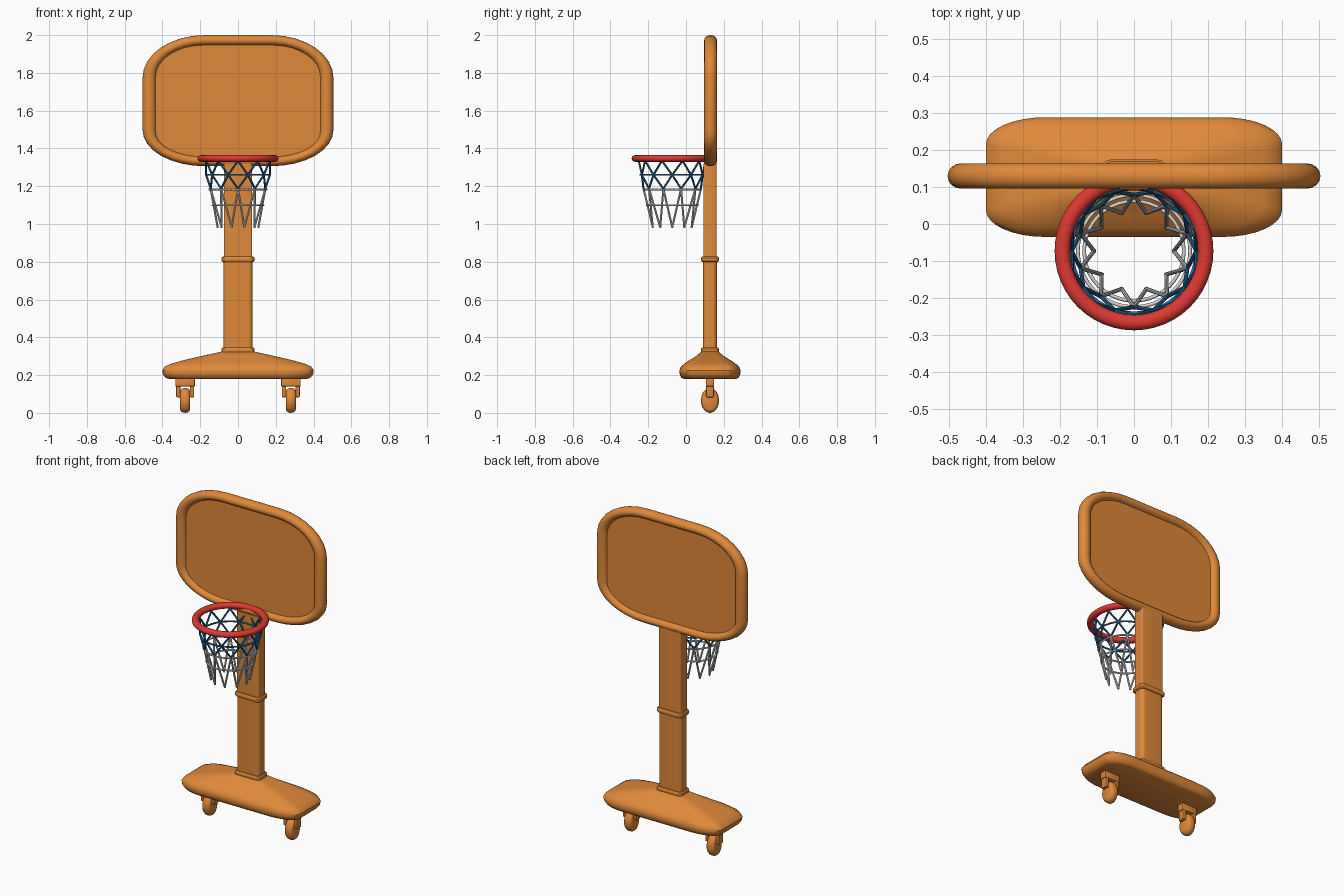
import bpy, bmesh, math
from mathutils import Vector

if "Cube" in bpy.data.objects:
    bpy.data.objects.remove(bpy.data.objects["Cube"])

def material(name, rgb):
    m = bpy.data.materials.new(name)
    m.diffuse_color = (*rgb, 1)
    m.use_nodes = True
    m.node_tree.nodes["Principled BSDF"].inputs["Base Color"].default_value = m.diffuse_color
    return m

ORANGE = material("orange plastic", (0.74, 0.25, 0.042))
RED = material("red rim", (0.73, 0.04, 0.032))
BLUE = material("blue cord", (0.02, 0.135, 0.32))
WHITE = material("white cord", (0.66, 0.66, 0.66))
CY = 0.127   # depth of the post, board and base centre

def finish(name, bm, mat, angle=40):
    bmesh.ops.recalc_face_normals(bm, faces=bm.faces)
    me = bpy.data.meshes.new(name)
    bm.to_mesh(me)
    bm.free()
    me.materials.append(mat)
    ob = bpy.data.objects.new(name, me)
    bpy.context.collection.objects.link(ob)
    bpy.ops.object.select_all(action='DESELECT')
    ob.select_set(True)
    bpy.context.view_layer.objects.active = ob
    bpy.ops.object.shade_smooth_by_angle(angle=math.radians(angle))
    return ob

def outline(hx, lo, hi, rx, rlo, rhi, n=8):
    """Rounded rectangle with elliptical corners, as (u, v) points."""
    pts = []
    for q, (sx, v, r) in enumerate([(1, hi - rhi, rhi), (-1, hi - rhi, rhi),
                                    (-1, lo + rlo, rlo), (1, lo + rlo, rlo)]):
        for i in range(n + 1):
            a = (q + i / n) * math.pi / 2
            pts.append((sx * (hx - rx) + rx * math.cos(a), v + r * math.sin(a)))
    return pts

def loft(name, rings, mat, closed=False, angle=40):
    """Skin a list of rings; capped ends, or closed into a tube loop."""
    bm = bmesh.new()
    vs = [[bm.verts.new(p) for p in r] for r in rings]
    n = len(vs[0])
    for k in range(len(vs) if closed else len(vs) - 1):
        a, b = vs[k], vs[(k + 1) % len(vs)]
        for i in range(n):
            j = (i + 1) % n
            bm.faces.new((a[i], a[j], b[j], b[i]))
    if not closed:
        bm.faces.new(vs[0])
        bm.faces.new(vs[-1])
    return finish(name, bm, mat, angle)

def column(name, sections, corner, mat=ORANGE, angle=40):
    """Stack of rounded rectangles (half x, half y, z)."""
    rings = [[(u, CY + v, z) for u, v in outline(hx, -hy, hy, hx * corner[0], hy * corner[1], hy * corner[1])]
             for hx, hy, z in sections]
    return loft(name, rings, mat, angle=angle)

def box(name, x, y, z, sx, sy, sz, bevel=0.004):
    bm = bmesh.new()
    bmesh.ops.create_cube(bm, size=1)
    for v in bm.verts:
        v.co = (x + v.co.x * sx, y + v.co.y * sy, z + v.co.z * sz)
    bmesh.ops.bevel(bm, geom=bm.edges[:], offset=bevel, segments=2, affect='EDGES', profile=0.5)
    return finish(name, bm, ORANGE)

# Base: flat underneath, rounded edge, sloping up to the post
column("base", [(0.365, 0.14, 0.18), (0.385, 0.152, 0.187), (0.398, 0.16, 0.205), (0.401, 0.162, 0.225),
                (0.388, 0.154, 0.245), (0.35, 0.134, 0.262), (0.28, 0.105, 0.281),
                (0.18, 0.07, 0.304), (0.085, 0.045, 0.325)], (0.4, 0.45))

# Post in two sections, with collars
column("lower_post", [(0.077, 0.037, 0.31), (0.077, 0.037, 0.81)], (0.3, 0.6))
column("upper_post", [(0.075, 0.034, 0.80), (0.075, 0.034, 1.32)], (0.1, 0.2))
for name, z in (("base_collar", 0.331), ("middle_collar", 0.813)):
    column(name, [(0.081, 0.042, z - 0.014), (0.087, 0.047, z - 0.008),
                  (0.087, 0.047, z + 0.008), (0.081, 0.042, z + 0.014)], (0.25, 0.5))

# Backboard: thick round frame around a thin panel
outer = outline(0.505, 1.306, 2.0, 0.33, 0.19, 0.225)
inner = outline(0.434, 1.358, 1.945, 0.25, 0.13, 0.165)
rings = []
for k in range(16):
    a = 2 * math.pi * k / 16
    t = (1 + math.cos(a)) / 2
    rings.append([(i[0] + (o[0] - i[0]) * t, 0.13 + 0.034 * math.sin(a), i[1] + (o[1] - i[1]) * t)
                  for o, i in zip(outer, inner)])
loft("backboard_frame", rings, ORANGE, closed=True, angle=60)
mid = [((o[0] + 3 * i[0]) / 4, (o[1] + 3 * i[1]) / 4) for o, i in zip(outer, inner)]
loft("backboard_panel", [[(u, y, v) for u, v in mid] for y in (0.119, 0.141)], ORANGE)

# Casters: crown, two fork legs and an oval wheel on each side
for s, side in ((-1, "left"), (1, "right")):
    cx = 0.28 * s
    box(side + "_caster_crown", cx, CY, 0.165, 0.104, 0.044, 0.05)
    for d in (-1, 1):
        box(side + "_caster_fork", cx + d * 0.036, CY, 0.13, 0.022, 0.04, 0.095)
    rings = []
    for dx, f in ((-0.026, 0.72), (-0.022, 0.87), (-0.012, 0.97), (0, 1),
                  (0.012, 0.97), (0.022, 0.87), (0.026, 0.72)):
        rings.append([(cx + dx, CY + 0.048 * f * math.cos(a), 0.066 + 0.066 * f * math.sin(a))
                      for a in (2 * math.pi * i / 28 for i in range(28))])
    loft(side + "_caster_wheel", rings, ORANGE)

# Hoop and net
HY = -0.073

def torus(name, R, r, z, mat, n=48, m=12, rz=None):
    rings = []
    for k in range(n):
        a = 2 * math.pi * k / n
        rings.append([((R + r * math.cos(b)) * math.cos(a), HY + (R + r * math.cos(b)) * math.sin(a),
                       z + (rz or r) * math.sin(b)) for b in (2 * math.pi * j / m for j in range(m))])
    return loft(name, rings, mat, closed=True, angle=70)

torus("hoop_rim", 0.194, 0.021, 1.347, RED, rz=0.018)

N = 10   # net loops

def strands(name, top, bottom, shift, mat, r=0.0055):
    """Zigzag cords between two levels given as (radius, z)."""
    def point(level, step):
        a = 2 * math.pi * step / N + math.pi / 2
        return Vector((level[0] * math.cos(a), HY + level[0] * math.sin(a), level[1]))
    bm = bmesh.new()
    for i in range(N):
        for d in (-0.5, 0.5):
            p, q = point(top, i + shift), point(bottom, i + shift + d)
            mat4 = (q - p).to_track_quat('Z', 'Y').to_matrix().to_4x4()
            mat4.translation = (p + q) / 2
            bmesh.ops.create_cone(bm, cap_ends=True, segments=8, radius1=r, radius2=r,
                                  depth=(q - p).length + r, matrix=mat4)
    return finish(name, bm, mat)

strands("net_blue_upper", (0.177, 1.335), (0.169, 1.26), 0, BLUE)
strands("net_blue_lower", (0.169, 1.26), (0.152, 1.187), 0.5, BLUE)
strands("net_white", (0.152, 1.187), (0.108, 0.983), 0, WHITE)
torus("net_blue_ring", 0.169, 0.005, 1.26, BLUE, 40, 6)
torus("net_white_ring_upper", 0.152, 0.005, 1.183, WHITE, 40, 6)
torus("net_white_ring_lower", 0.135, 0.005, 1.10, WHITE, 40, 6)
